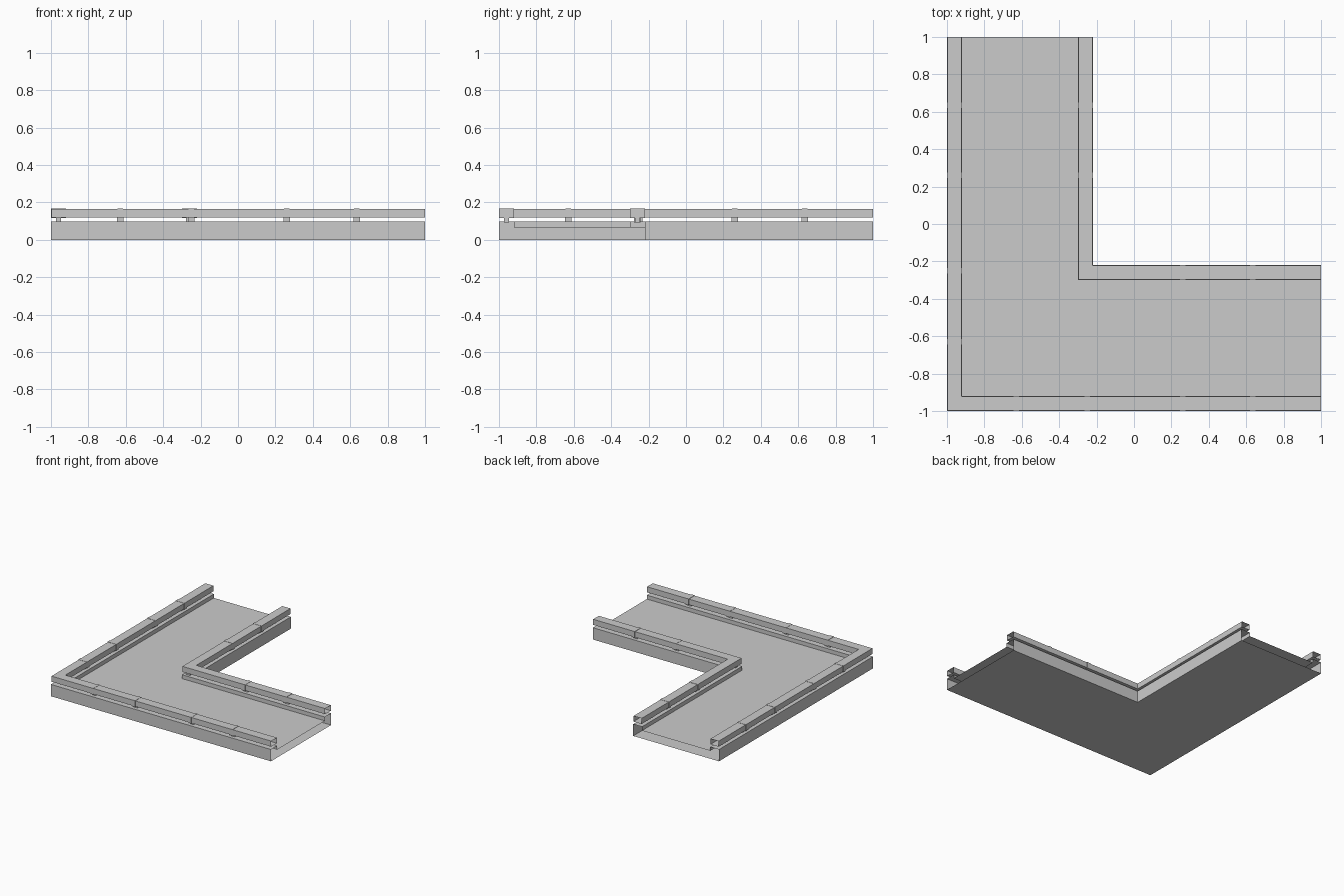
import bpy, bmesh

if "Cube" in bpy.data.objects:
    bpy.data.objects.remove(bpy.data.objects["Cube"])


def sweep_l(name, profile):
    """Sweep a closed (inset, height) profile round the mitred L path, ends left open."""
    bm = bmesh.new()
    rings = []
    for d, z in profile:
        p = -1 + d
        rings.append([bm.verts.new(co) for co in ((p, 1, z), (p, p, z), (1, p, z))])
    for i, a in enumerate(rings):
        b = rings[(i + 1) % len(rings)]
        for k in range(2):
            bm.faces.new((a[k], a[k + 1], b[k + 1], b[k]))
    bmesh.ops.recalc_face_normals(bm, faces=bm.faces)
    mesh = bpy.data.meshes.new(name)
    bm.to_mesh(mesh)
    bm.free()
    ob = bpy.data.objects.new(name, mesh)
    bpy.context.collection.objects.link(ob)
    return ob


def box(name, centre, size):
    bpy.ops.mesh.primitive_cube_add(size=1, location=centre)
    ob = bpy.context.object
    ob.name = name
    ob.scale = size
    bpy.ops.object.transform_apply(location=False, rotation=False, scale=True)
    return ob


WIDTH, CURB = 0.78, 0.08
DECK_Z, CURB_Z, RAIL_Z, TOP_Z = 0.065, 0.097, 0.119, 0.165

# Hollow walkway: raised curbs either side of a sunken deck
sweep_l("walkway", [(0, 0), (0, CURB_Z), (CURB, CURB_Z), (CURB, DECK_Z),
                    (WIDTH - CURB, DECK_Z), (WIDTH - CURB, CURB_Z),
                    (WIDTH, CURB_Z), (WIDTH, 0)])

# Handrails floating above the curbs
for name, d in (("outer_rail", 0.003), ("inner_rail", WIDTH - CURB + 0.003)):
    e = d + CURB - 0.006
    sweep_l(name, [(d, RAIL_Z), (d, TOP_Z), (e, TOP_Z), (e, RAIL_Z)])


# Post through the gap, with a thin bracket wrapped round the rail
def support(along, across, swap):
    def place(name, z0, z1, length, depth):
        c, s = (along, across), (length, depth)
        if swap:
            c, s = c[::-1], s[::-1]
        box(name, (*c, (z0 + z1) / 2), (*s, z1 - z0))
    place("post", CURB_Z - 0.005, RAIL_Z + 0.005, 0.035, 0.025)
    place("bracket", RAIL_Z - 0.003, TOP_Z + 0.002, 0.03, CURB)


for swap in (False, True):
    for along in (-0.63, -0.25, 0.26, 0.635):
        support(along, -1 + CURB / 2, swap)
    for along in (0.26, 0.635):
        support(along, -1 + WIDTH - CURB / 2, swap)

# Post under the inside corner of the inner rail
corner = -1 + WIDTH - CURB / 2
box("corner_post", (corner, corner, (CURB_Z + RAIL_Z) / 2), (0.035, 0.035, 0.03))
